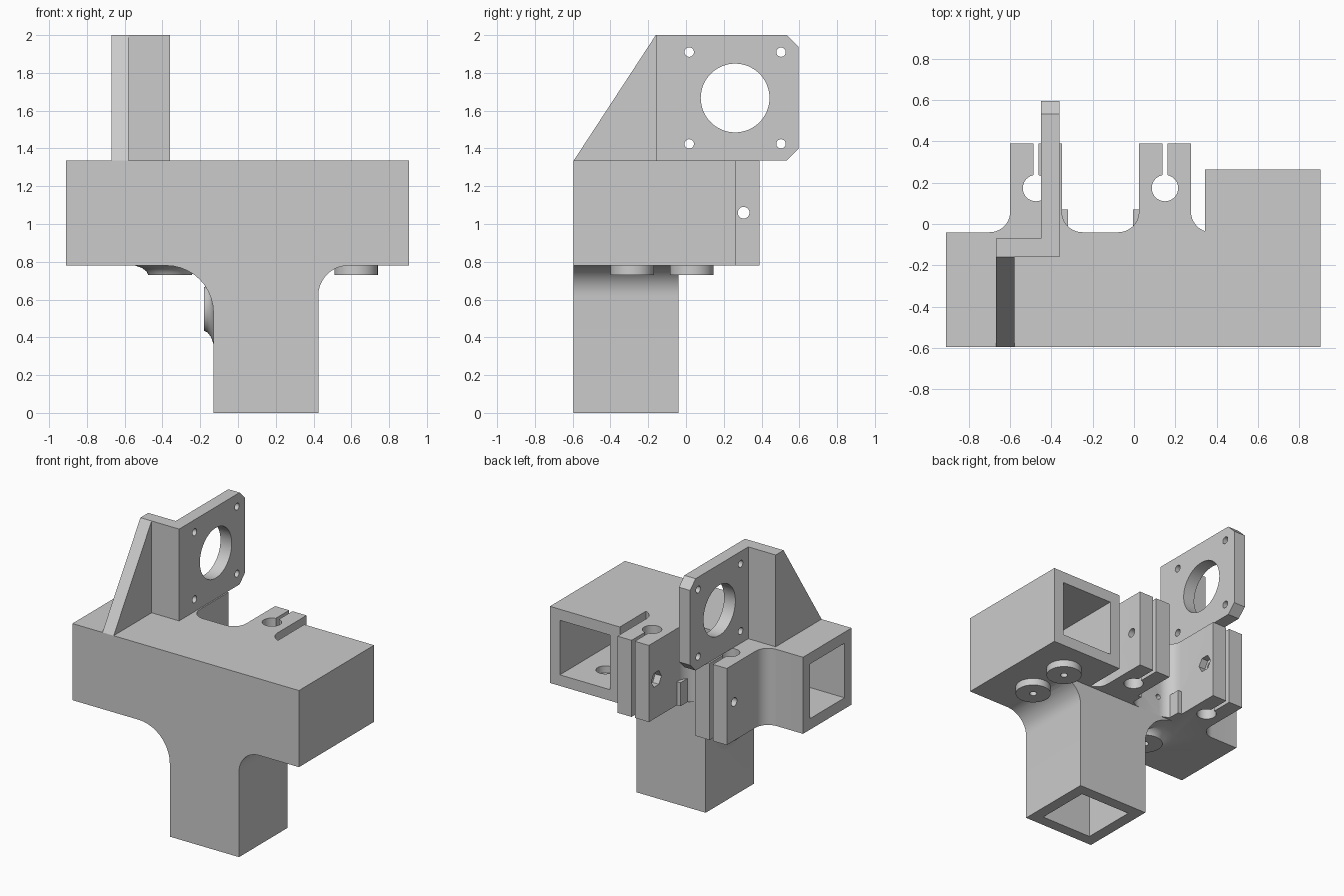
import bpy, bmesh, math
from mathutils import Vector, Matrix

if "Cube" in bpy.data.objects:
    bpy.data.objects.remove(bpy.data.objects["Cube"])

grey = bpy.data.materials.new("light grey plastic")
grey.use_nodes = True
grey.diffuse_color = (0.6, 0.6, 0.6, 1)
grey.node_tree.nodes["Principled BSDF"].inputs["Base Color"].default_value = (0.6, 0.6, 0.6, 1)

AXES = {"x": Vector((1, 0, 0)), "y": Vector((0, 1, 0)), "z": Vector((0, 0, 1))}


def finish(name, bm):
    bmesh.ops.recalc_face_normals(bm, faces=bm.faces)
    mesh = bpy.data.meshes.new(name)
    bm.to_mesh(mesh)
    bm.free()
    mesh.materials.append(grey)
    ob = bpy.data.objects.new(name, mesh)
    bpy.context.collection.objects.link(ob)
    return ob


def prism(name, points, axis, lo, hi):
    """Extrude a flat outline along an axis; points are the other two coordinates in order."""
    place = {"x": lambda u, v: (lo, u, v), "y": lambda u, v: (u, lo, v),
             "z": lambda u, v: (u, v, lo)}[axis]
    bm = bmesh.new()
    face = bm.faces.new([bm.verts.new(place(u, v)) for u, v in points])
    grown = bmesh.ops.extrude_face_region(bm, geom=[face])["geom"]
    verts = [g for g in grown if isinstance(g, bmesh.types.BMVert)]
    bmesh.ops.translate(bm, verts=verts, vec=AXES[axis] * (hi - lo))
    return finish(name, bm)


def box(name, x, y, z):
    return prism(name, [(x[0], y[0]), (x[1], y[0]), (x[1], y[1]), (x[0], y[1])], "z", *z)


def lathe(name, profile, base, direction, sides=40):
    """Solid of revolution; profile holds (radius, height) pairs."""
    turn = Vector(direction).to_track_quat("Z", "Y").to_matrix().to_4x4()
    bm = bmesh.new()
    rings = [[bm.verts.new((r * math.cos(math.tau * i / sides), r * math.sin(math.tau * i / sides), h))
              for i in range(sides)] for r, h in profile]
    for a, b in zip(rings, rings[1:]):
        for i in range(sides):
            j = (i + 1) % sides
            bm.faces.new((a[i], a[j], b[j], b[i]))
    bm.faces.new(rings[0])
    bm.faces.new(rings[-1])
    bmesh.ops.transform(bm, matrix=Matrix.Translation(base) @ turn, verts=bm.verts)
    return finish(name, bm)


def rod(radius, base, direction, length, sides=40):
    return lathe("rod", [(radius, 0), (radius, length)], base, direction, sides)


def combine(target, tool, operation):
    mod = target.modifiers.new("combine", "BOOLEAN")
    mod.operation, mod.solver, mod.object = operation, "EXACT", tool
    bpy.context.view_layer.objects.active = target
    bpy.ops.object.modifier_apply(modifier=mod.name)
    bpy.data.objects.remove(tool)


def add(target, tool):
    combine(target, tool, "UNION")


def cut(target, tool):
    combine(target, tool, "DIFFERENCE")


def arc(cx, cy, r, start, end, steps=10):
    return [(cx + r * math.cos(math.radians(start + (end - start) * i / steps)),
             cy + r * math.sin(math.radians(start + (end - start) * i / steps)))
            for i in range(steps + 1)]


LEFT, RIGHT, FRONT, MID, BACK = -0.91, 0.905, -0.595, -0.04, 0.265
LOW, HIGH, WALL, DEPTH = 0.78, 1.335, 0.08, 0.71
CLAMP_END, R = 0.39, 0.1
clamps = [(-0.6, -0.35), (0.024, 0.276)]

# Main bracket outline, with two clamp arms blended into the back
outline = [(LEFT, FRONT), (RIGHT, FRONT), (RIGHT, BACK), (0.345, BACK)]
for i, (a, b) in enumerate(reversed(clamps)):
    outline += arc(b + R, MID + R, R, 252 if i == 0 else 270, 180)
    outline += [(b, CLAMP_END), (a, CLAMP_END)]
    outline += arc(a - R, MID + R, R, 0, -90)
outline += [(LEFT, MID)]
bracket = prism("bracket_body", outline, "z", LOW, HIGH)

# Downward leg with filleted shoulders
leg_l, leg_r, big, small = -0.13, 0.425, 0.25, 0.16
leg = [(leg_l, 0), (leg_r, 0)]
leg += arc(leg_r + small, LOW - small, small, 180, 90)
leg += [(leg_r + small, LOW + 0.05), (leg_l - big, LOW + 0.05)]
leg += arc(leg_l - big, LOW - big, big, 90, 0)
add(bracket, prism("leg", leg, "y", FRONT, MID))

# Screw bosses: two plain ones, two flared ones in the big shoulder
centre_y = (FRONT + MID) / 2
flare = [(0.185, 0), (0.185, 0.03), (0.15, 0.042), (0.125, 0.06), (0.115, 0.08)]
for y in (0.03, -0.285):
    add(bracket, rod(0.115, (0.625, y, LOW + 0.03), (0, 0, -1), 0.08))
add(bracket, lathe("boss", flare, (-0.36, centre_y, LOW + 0.03), (0, 0, -1)))
add(bracket, lathe("boss", flare, (leg_l + 0.03, centre_y, 0.55), (-1, 0, 0)))

# Small switch guides between the clamps
for x0, x1 in ((-0.36, -0.32), (-0.005, 0.034)):
    add(bracket, box("guide", (x0, x1), (MID - 0.03, 0.07), (LOW, 0.95)))

# Square sockets for the three tubes
zs = (LOW + WALL, HIGH - WALL)
ys = (FRONT + WALL, MID - WALL)
cut(bracket, box("socket", (LEFT - 0.1, LEFT + DEPTH), ys, zs))
cut(bracket, box("socket", (0.425, RIGHT - WALL), (BACK - DEPTH, BACK + 0.1), zs))
cut(bracket, box("socket", (leg_l + WALL, leg_r - WALL), ys, (-0.1, DEPTH)))

# Screw holes through the bosses, wider on the inside
screws = [((0.625, 0.03, 0.9), (0, 0, -1)), ((0.625, -0.285, 0.9), (0, 0, -1)),
          ((-0.36, centre_y, 0.9), (0, 0, -1)), ((-0.01, centre_y, 0.55), (-1, 0, 0))]
for base, way in screws:
    cut(bracket, rod(0.024, base, way, 0.25, 20))
    cut(bracket, rod(0.062, base, way, 0.09))

# Clamp bores, slots, cross bolts and nut pockets
for (a, b), nut_x, way in zip(clamps, (-0.35, 0.024), (-1, 1)):
    mid = (a + b) / 2
    cut(bracket, rod(0.064, (mid, 0.174, LOW - 0.1), (0, 0, 1), 0.8))
    cut(bracket, box("slot", (mid - 0.013, mid + 0.013), (0.174, 0.5), (LOW - 0.1, HIGH + 0.1)))
    cut(bracket, rod(0.031, (a - 0.03, 0.305, 1.06), (1, 0, 0), b - a + 0.06, 24))
    cut(bracket, rod(0.058, (nut_x - way * 0.05, 0.305, 1.06), (way, 0, 0), 0.1, 6))

# Switch mounting holes
for x in (-0.241, -0.085):
    cut(bracket, rod(0.018, (x, MID + 0.03, 0.92), (0, -1, 0), 0.09, 16))

# Motor plate with clipped back corners, a round opening and four screw holes
TOP, END, CLIP = 2.0, 0.595, 0.062
plate = prism("motor_plate", [(-0.16, HIGH), (END - CLIP, HIGH), (END, HIGH + CLIP),
                              (END, TOP - CLIP), (END - CLIP, TOP), (-0.16, TOP)],
              "x", -0.45, -0.36)
add(plate, box("flange", (-0.67, -0.4), (-0.16, -0.07), (HIGH, TOP)))
cut(plate, rod(0.182, (-0.55, 0.26, 1.667), (1, 0, 0), 0.3, 64))
for y in (0.017, 0.503):
    for z in (1.424, 1.91):
        cut(plate, rod(0.025, (-0.55, y, z), (1, 0, 0), 0.3, 24))

# Triangular brace in front of the plate
brace = prism("brace", [(FRONT, HIGH), (-0.16, HIGH), (-0.16, TOP)], "x", -0.67, -0.58)

# Soft shading on curves, crisp edges elsewhere
for ob in (bracket, plate, brace):
    bpy.ops.object.select_all(action="DESELECT")
    ob.select_set(True)
    bpy.context.view_layer.objects.active = ob
    bpy.ops.object.shade_smooth_by_angle(angle=math.radians(30))
